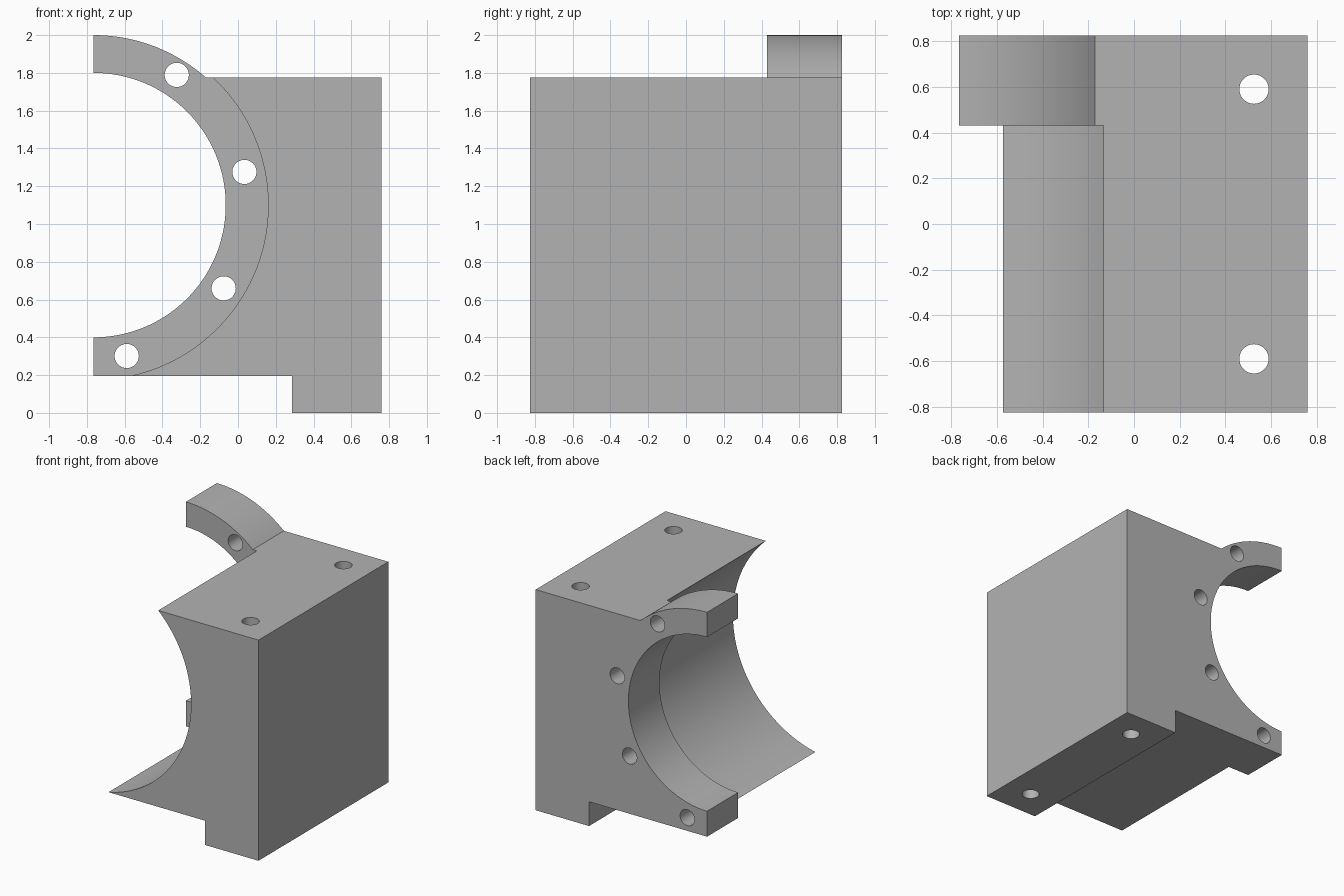
import bpy, bmesh
from math import radians, cos, sin, asin, pi
from mathutils import Matrix, Vector

cube = bpy.data.objects.get("Cube")
if cube:
    bpy.data.objects.remove(cube)

CX, CZ = -0.765, 1.10              # axis of the bore
BORE, RING, POCKET = 0.70, 0.90, 0.925
LEFT, DEPTH, FLANGE_Y = 0.76, 0.825, 0.43
TOP, LEDGE, FOOT_X = 1.775, 0.195, 0.285
HOLE = 0.064

grey = bpy.data.materials.new("grey")
grey.use_nodes = True
colour = (0.45, 0.45, 0.45, 1)
grey.diffuse_color = colour
grey.node_tree.nodes["Principled BSDF"].inputs["Base Color"].default_value = colour


def add_object(name, bm):
    bmesh.ops.recalc_face_normals(bm, faces=bm.faces)
    mesh = bpy.data.meshes.new(name)
    bm.to_mesh(mesh)
    bm.free()
    mesh.materials.append(grey)
    ob = bpy.data.objects.new(name, mesh)
    bpy.context.collection.objects.link(ob)
    return ob


def arc(radius, start, end, steps):
    angles = [start + (end - start) * i / steps for i in range(steps + 1)]
    return [(CX + radius * cos(a), CZ + radius * sin(a)) for a in angles]


def cylinder(bm, radius, length, centre, axis, segments=48):
    turn = Vector((0, 0, 1)).rotation_difference(Vector(axis)).to_matrix().to_4x4()
    bmesh.ops.create_cone(bm, cap_ends=True, segments=segments, radius1=radius,
                          radius2=radius, depth=length,
                          matrix=Matrix.Translation(centre) @ turn)


# Full-depth bracket profile: stepped foot, block and half ring
profile = [(CX, LEDGE), (FOOT_X, LEDGE), (FOOT_X, 0), (LEFT, 0), (LEFT, TOP)]
profile += arc(RING, asin((TOP - CZ) / RING), pi / 2, 24)
profile += arc(BORE, pi / 2, -pi / 2, 96)
bm = bmesh.new()
face = bm.faces.new([bm.verts.new((x, -DEPTH, z)) for x, z in profile])
side = bmesh.ops.extrude_face_region(bm, geom=[face])
bmesh.ops.translate(bm, vec=(0, 2 * DEPTH, 0),
                    verts=[v for v in side["geom"] if isinstance(v, bmesh.types.BMVert)])
bracket = add_object("bearing_bracket", bm)

# Wider pocket in front of the flange
bm = bmesh.new()
cylinder(bm, POCKET, 2, (CX, FLANGE_Y - 1, CZ), (0, 1, 0), 192)
pocket = add_object("pocket_cutter", bm)

# Four flange holes and two vertical mounting holes
bm = bmesh.new()
for i in range(4):
    a = radians(57.4 - 45 * i)
    cylinder(bm, HOLE, 0.8, (CX + 0.818 * cos(a), 0.65, CZ + 0.818 * sin(a)), (0, 1, 0))
for y in (-0.59, 0.59):
    cylinder(bm, HOLE, 3, (0.525, y, 1), (0, 0, 1))
holes = add_object("hole_cutter", bm)

# Cut the bracket and remove the cutters
bpy.ops.object.select_all(action='DESELECT')
bpy.context.view_layer.objects.active = bracket
bracket.select_set(True)
for cutter in (pocket, holes):
    cutter.hide_render = True
    mod = bracket.modifiers.new("cut", 'BOOLEAN')
    mod.operation, mod.solver, mod.object = 'DIFFERENCE', 'EXACT', cutter
    bpy.ops.object.modifier_apply(modifier=mod.name)
    bpy.data.objects.remove(cutter)
bpy.ops.object.shade_smooth_by_angle(angle=radians(30))
